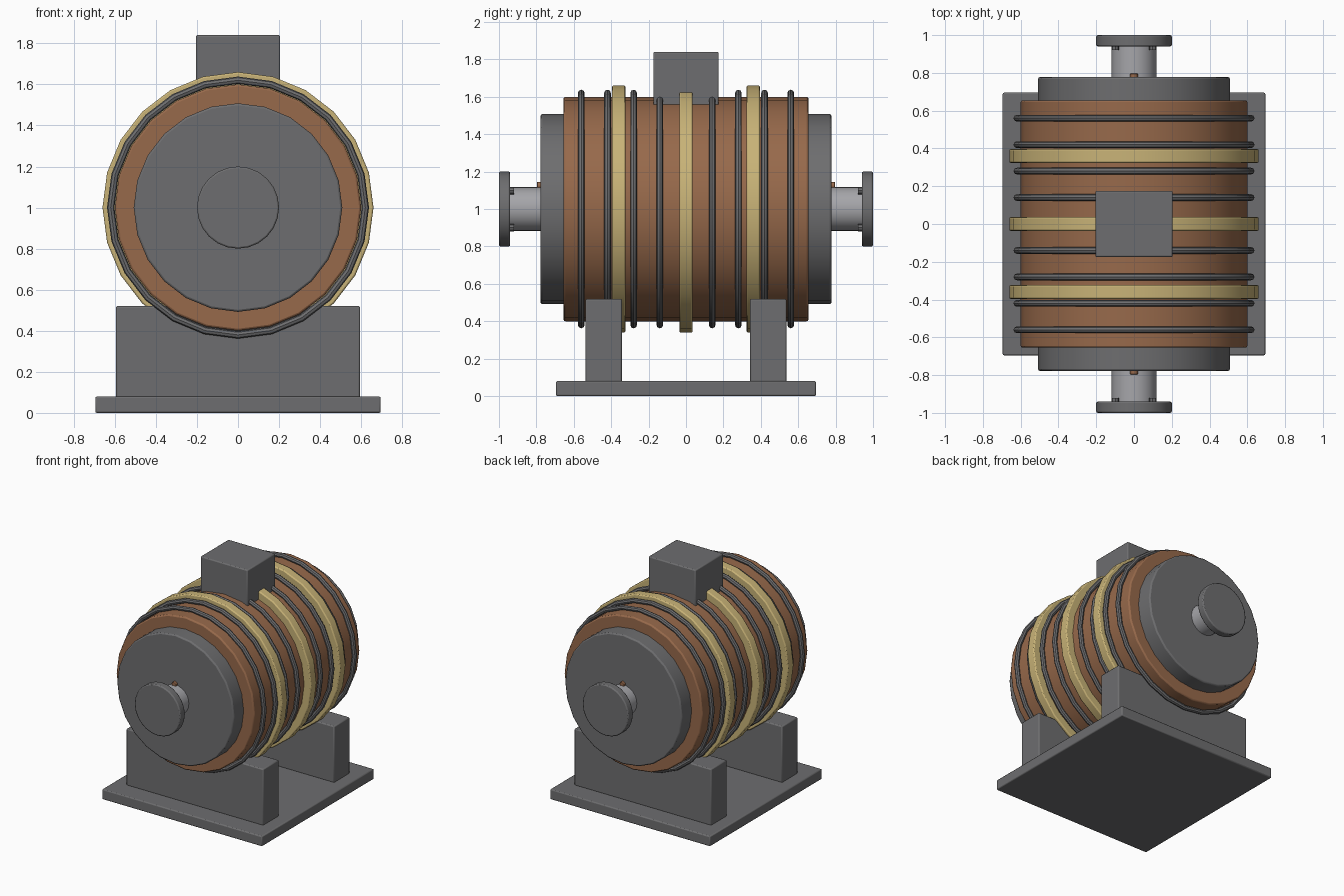
import bpy
from math import radians, sin, cos

cube = bpy.data.objects.get("Cube")
if cube:
    bpy.data.objects.remove(cube, do_unlink=True)

AXIS_Z = 1.0   # height of the drum axis
SIDES = 24


def material(name, rgb):
    mat = bpy.data.materials.new(name)
    mat.use_nodes = True
    color = (*rgb, 1.0)
    mat.diffuse_color = color
    mat.node_tree.nodes["Principled BSDF"].inputs["Base Color"].default_value = color
    return mat


dark = material("dark_grey_steel", (0.155, 0.155, 0.16))
light = material("light_grey_steel", (0.38, 0.38, 0.40))
copper = material("copper", (0.31, 0.142, 0.07))
brass = material("brass", (0.58, 0.45, 0.185))


def finish(name, mat, bevel=0.0):
    obj = bpy.context.object
    obj.name = name
    obj.data.materials.append(mat)
    bpy.ops.object.transform_apply(location=False, rotation=True, scale=True)
    bpy.ops.object.shade_smooth_by_angle(angle=radians(30))
    if bevel:
        mod = obj.modifiers.new("soft_edges", 'BEVEL')
        mod.width = bevel
        mod.segments = 2
        mod.limit_method = 'ANGLE'
        mod.angle_limit = radians(40)
    return obj


def box(name, mat, x, y, z, bevel=0.008):
    """Box from (low, high) ranges."""
    ranges = (x, y, z)
    bpy.ops.mesh.primitive_cube_add(size=1, location=[(a + b) / 2 for a, b in ranges])
    bpy.context.object.scale = [b - a for a, b in ranges]
    return finish(name, mat, bevel)


def drum(name, mat, radius, y0, y1, x=0.0, z=AXIS_Z, bevel=0.008, sides=SIDES):
    """Cylinder lying along y."""
    bpy.ops.mesh.primitive_cylinder_add(
        vertices=sides, radius=radius, depth=abs(y1 - y0),
        location=(x, (y0 + y1) / 2, z), rotation=(radians(90), 0, 0))
    return finish(name, mat, bevel)


# Base and saddle supports
box("base_plate", dark, (-0.695, 0.695), (-0.695, 0.695), (0, 0.08))
for label, y in (("front", -0.44), ("back", 0.44)):
    box(label + "_support", dark, (-0.595, 0.595), (y - 0.097, y + 0.097), (0.075, 0.52))

# Main drum and terminal box
drum("drum_body", copper, 0.6, -0.655, 0.655, bevel=0.01)
box("terminal_box", dark, (-0.205, 0.205), (-0.175, 0.175), (1.5, 1.84))

# Brass bands
for i, y in enumerate((-0.36, 0, 0.36)):
    drum(f"brass_band_{i + 1}", brass, 0.66, y - 0.036, y + 0.036)

# Thin cooling rings
for i in range(4):
    for label, side in (("front", -1), ("back", 1)):
        bpy.ops.mesh.primitive_torus_add(
            major_segments=SIDES, minor_segments=8, major_radius=0.62, minor_radius=0.018,
            location=(0, side * (0.14 + 0.14 * i), AXIS_Z), rotation=(radians(90), 0, 0))
        ring = finish(f"{label}_ring_{i + 1}", dark)
        ring.data.polygons.foreach_set("use_smooth", [True] * len(ring.data.polygons))

# End covers, shafts, couplings and bolts
for label, s in (("front", -1), ("back", 1)):
    drum(label + "_cover", dark, 0.508, s * 0.64, s * 0.778, bevel=0.01)
    drum(label + "_shaft", light, 0.118, s * 0.76, s * 0.97, bevel=0)
    drum(label + "_coupling", dark, 0.2, s * 0.94, s * 1.0)
    drum(label + "_oil_plug", copper, 0.02, s * 0.77, s * 0.797, z=AXIS_Z + 0.125,
         bevel=0.003, sides=12)
    for k in range(4):
        a = radians(45 + 90 * k)
        drum(f"{label}_bolt_{k + 1}", dark, 0.02, s * 0.92, s * 0.95, x=0.14 * cos(a),
             z=AXIS_Z + 0.14 * sin(a), bevel=0, sides=8)
